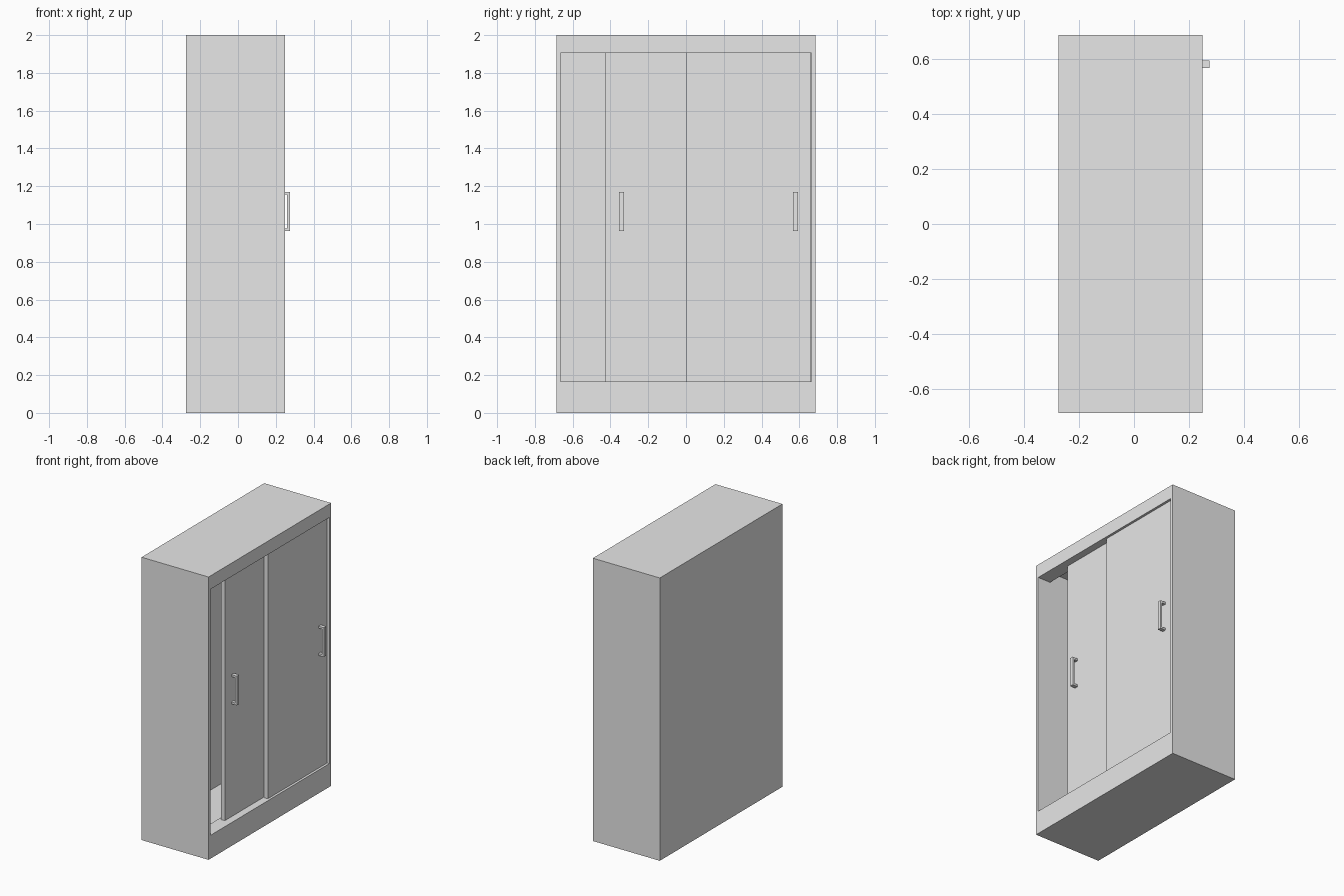
import bpy
import bmesh
from mathutils import Vector

cube = bpy.data.objects.get("Cube")
if cube:
    bpy.data.objects.remove(cube, do_unlink=True)

grey = bpy.data.materials.new("light grey")
grey.use_nodes = True
grey.diffuse_color = (0.8, 0.8, 0.8, 1)
grey.node_tree.nodes["Principled BSDF"].inputs["Base Color"].default_value = (0.8, 0.8, 0.8, 1)


def finish(name, bm):
    bmesh.ops.recalc_face_normals(bm, faces=bm.faces)
    mesh = bpy.data.meshes.new(name)
    bm.to_mesh(mesh)
    bm.free()
    mesh.materials.append(grey)
    obj = bpy.data.objects.new(name, mesh)
    bpy.context.collection.objects.link(obj)
    return obj


def add_box(bm, low, high):
    low, high = Vector(low), Vector(high)
    verts = bmesh.ops.create_cube(bm, size=1)["verts"]
    for v in verts:
        v.co = (low + high) / 2 + v.co * (high - low)


def box(name, low, high):
    bm = bmesh.new()
    add_box(bm, low, high)
    return finish(name, bm)


FRONT, BACK = 0.249, -0.2745
SILL, LINTEL = 0.165, 1.905

# Cabinet: rectangular rings from the back, round the front frame and into the cavity
# Each ring is x, half width, bottom, top
rings = [
    (BACK, 0.685, 0, 2),
    (FRONT, 0.685, 0, 2),
    (FRONT, 0.664, SILL, LINTEL),
    (FRONT - 0.1, 0.664, SILL, LINTEL),
    (FRONT - 0.1, 0.666, 0.075, 1.98),
    (BACK + 0.02, 0.666, 0.075, 1.98),
]
bm = bmesh.new()
loops = [[bm.verts.new((x, y, z)) for y, z in ((-w, b), (w, b), (w, t), (-w, t))]
         for x, w, b, t in rings]
for a, b in zip(loops, loops[1:]):
    for i in range(4):
        j = (i + 1) % 4
        bm.faces.new((a[i], a[j], b[j], b[i]))
bm.faces.new(loops[0])
bm.faces.new(loops[-1])
finish("cabinet_body", bm)


# Pull handle: two posts and a grip bar in one bracket profile
def handle(name, x, y):
    out, low, high, t = 0.0415, 0.963, 1.17, 0.014
    profile = [(0, low), (out, low), (out, high), (0, high),
               (0, high - t), (out - t, high - t), (out - t, low + t), (0, low + t)]
    bm = bmesh.new()
    face = bm.faces.new([bm.verts.new((x + d, y - 0.0135, z)) for d, z in profile])
    side = bmesh.ops.extrude_face_region(bm, geom=[face])["geom"]
    bmesh.ops.translate(bm, vec=(0, 0.027, 0),
                        verts=[g for g in side if isinstance(g, bmesh.types.BMVert)])
    finish(name, bm)


# Sliding doors on two tracks, each with a handle
for side, x, y, grip in (("outer", 0.233, 0, 0.58), ("inner", 0.198, -0.43, -0.342)):
    box(side + "_sliding_door", (x - 0.028, y, SILL + 0.001), (x, y + 0.661, LINTEL - 0.001))
    handle(side + "_door_handle", x, grip)
